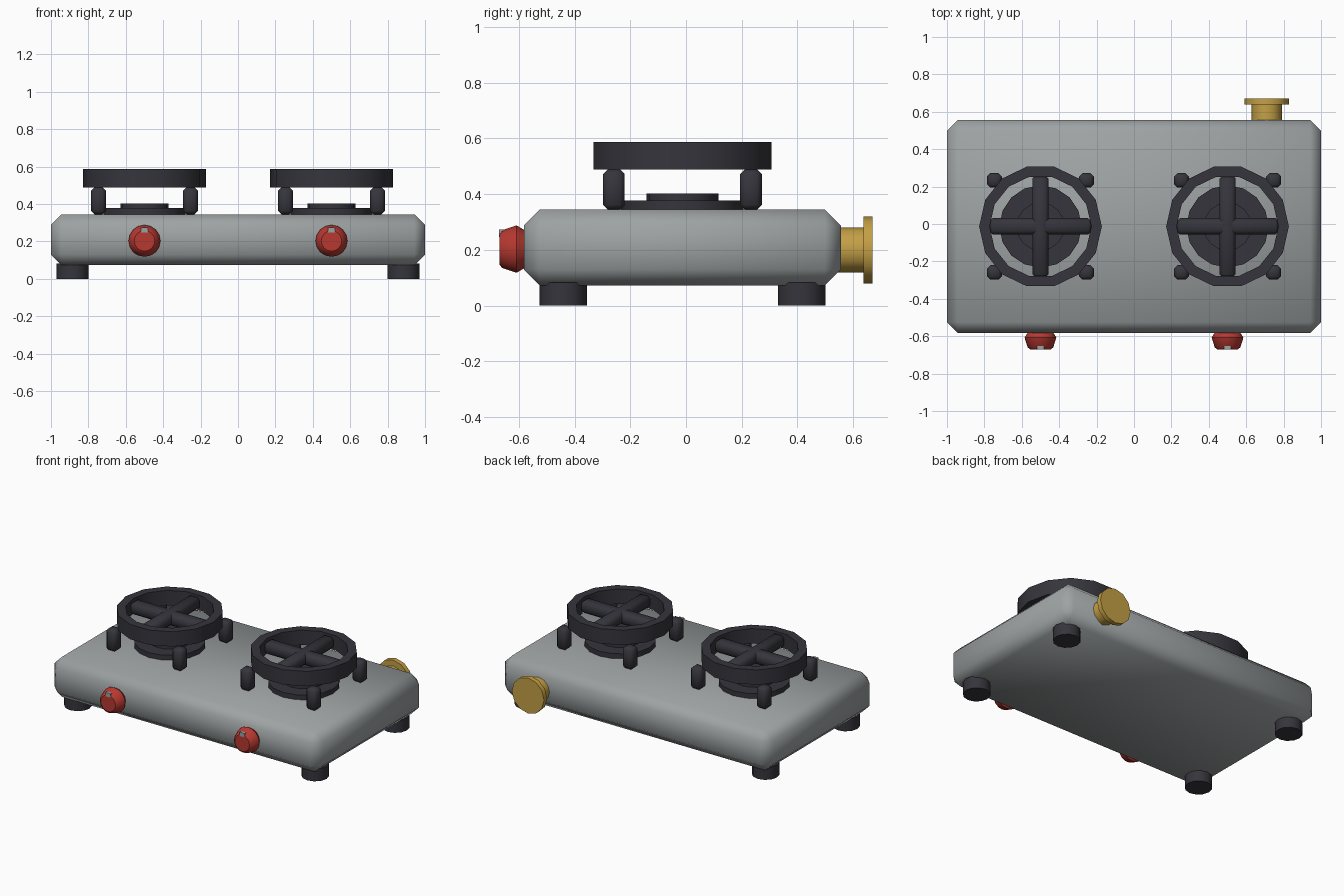
import bpy, bmesh, math
from mathutils import Matrix, Vector

if "Cube" in bpy.data.objects:
    bpy.data.objects.remove(bpy.data.objects["Cube"], do_unlink=True)


def material(name, r, g, b):
    m = bpy.data.materials.new(name)
    m.use_nodes = True
    m.diffuse_color = (r, g, b, 1)
    shader = m.node_tree.nodes["Principled BSDF"]
    shader.inputs["Base Color"].default_value = (r, g, b, 1)
    shader.inputs["Roughness"].default_value = 0.5
    return m


steel = material("grey steel", 0.34, 0.365, 0.37)
iron = material("dark iron", 0.036, 0.035, 0.045)
red = material("red plastic", 0.47, 0.04, 0.03)
brass = material("brass", 0.55, 0.35, 0.06)

MID_Y = -0.013          # middle of the body
BODY_LOW, BODY_TOP = 0.073, 0.345
PIPE_Z = 0.2


def finish(bm, name, mat, angle):
    bmesh.ops.recalc_face_normals(bm, faces=bm.faces)
    mesh = bpy.data.meshes.new(name)
    bm.to_mesh(mesh)
    bm.free()
    mesh.materials.append(mat)
    ob = bpy.data.objects.new(name, mesh)
    bpy.context.collection.objects.link(ob)
    bpy.ops.object.select_all(action='DESELECT')
    ob.select_set(True)
    bpy.context.view_layer.objects.active = ob
    bpy.ops.object.shade_smooth_by_angle(angle=math.radians(angle))
    return ob


def box(name, mat, center, size, bevel=0, angle=60):
    bm = bmesh.new()
    bmesh.ops.create_cube(bm, size=1)
    bmesh.ops.scale(bm, vec=size, verts=bm.verts)
    if bevel:
        bmesh.ops.bevel(bm, geom=bm.edges[:], offset=bevel, segments=1,
                        affect='EDGES')
    bmesh.ops.translate(bm, vec=center, verts=bm.verts)
    return finish(bm, name, mat, angle)


def lathe(name, mat, center, profile, sides, along_y=False, closed=False):
    """Turn (radius, height) points round an axis; cap the ends unless closed."""
    bm = bmesh.new()
    rings = []
    for radius, height in profile:
        turn = [2 * math.pi * i / sides for i in range(sides)]
        rings.append([bm.verts.new((radius * math.cos(t), radius * math.sin(t), height))
                      for t in turn])
    pairs = list(zip(rings, rings[1:]))
    if closed:
        pairs.append((rings[-1], rings[0]))
    else:
        bm.faces.new(rings[0])
        bm.faces.new(rings[-1])
    for a, b in pairs:
        for i in range(sides):
            j = (i + 1) % sides
            bm.faces.new((a[i], a[j], b[j], b[i]))
    if along_y:
        bm.transform(Matrix.Rotation(-math.pi / 2, 4, 'X'))
    bm.transform(Matrix.Translation(Vector(center)))
    return finish(bm, name, mat, 35)


# Chamfered, softly shaded body
box("body", steel, (0, MID_Y, (BODY_LOW + BODY_TOP) / 2),
    (2, 1.138, BODY_TOP - BODY_LOW), bevel=0.057)

# Feet
for sx, side in ((1, "left"), (-1, "right")):
    for sy, end in ((1, "back"), (-1, "front")):
        lathe(f"{end}_{side}_foot", iron, (sx * 0.885, MID_Y + sy * 0.428, 0),
              [(0.085, 0), (0.085, BODY_LOW + 0.01)], 12)

# Burners with pan supports, and their knobs
for sx, side in ((1, "left"), (-1, "right")):
    x = sx * 0.5
    lathe(f"{side}_burner_base", iron, (x, MID_Y, 0),
          [(0.22, BODY_TOP - 0.01), (0.22, 0.378)], 16)
    lathe(f"{side}_burner_cap", iron, (x, MID_Y, 0),
          [(0.129, 0.37), (0.129, 0.403)], 16)
    lathe(f"{side}_support_ring", iron, (x, MID_Y, 0),
          [(0.328, 0.488), (0.328, 0.588), (0.272, 0.588), (0.272, 0.488)],
          14, closed=True)
    box(f"{side}_support_bar_across", iron, (x, MID_Y, 0.535),
        (0.55, 0.088, 0.08), bevel=0.02)
    box(f"{side}_support_bar_along", iron, (x, MID_Y, 0.537),
        (0.088, 0.55, 0.08), bevel=0.02)
    for lx in (1, -1):
        for ly in (1, -1):
            box(f"{side}_support_leg", iron,
                (x + lx * 0.246, MID_Y + ly * 0.246, 0.417),
                (0.078, 0.078, 0.144), bevel=0.017)
    lathe(f"{side}_knob", red, (x, 0, 0.203),
          [(0.055, -0.67), (0.068, -0.66), (0.085, -0.608), (0.067, -0.578)],
          16, along_y=True)
    box(f"{side}_knob_marker", steel, (x, -0.662, 0.26), (0.036, 0.018, 0.026))

# Gas inlet at the back
lathe("inlet_pipe", brass, (0.71, 0, PIPE_Z), [(0.081, 0.53), (0.081, 0.645)],
      12, along_y=True)
lathe("inlet_flange", brass, (0.71, 0, PIPE_Z), [(0.12, 0.638), (0.12, 0.67)],
      12, along_y=True)
